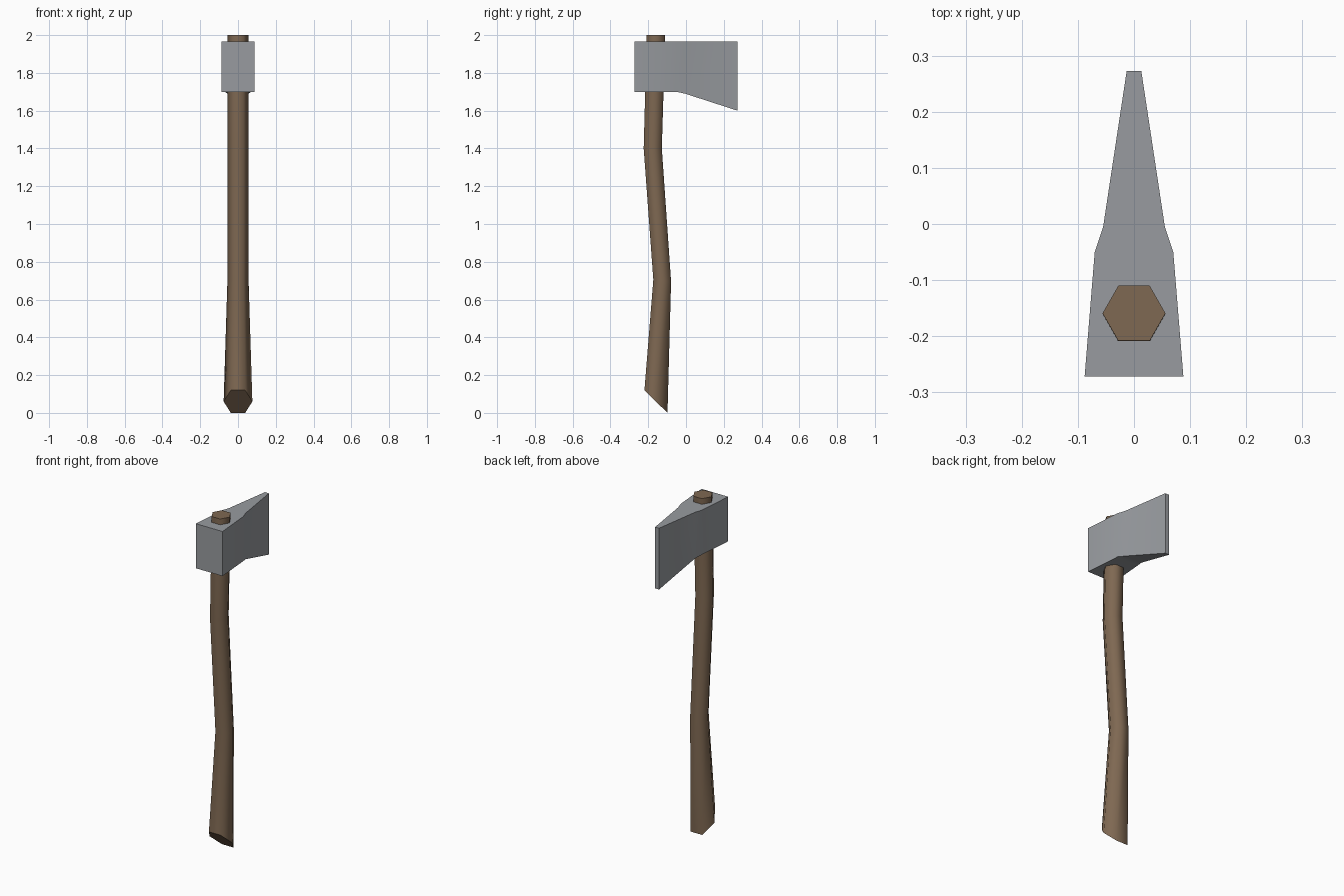
import bpy, bmesh, math

if "Cube" in bpy.data.objects:
    bpy.data.objects.remove(bpy.data.objects["Cube"])


def material(name, rgb):
    m = bpy.data.materials.new(name)
    m.diffuse_color = (*rgb, 1)
    m.use_nodes = True
    m.node_tree.nodes["Principled BSDF"].inputs["Base Color"].default_value = m.diffuse_color
    return m


def loft(name, rings, mat, smooth):
    """Bridge equal-sized rings of points and cap both ends flat."""
    bm = bmesh.new()
    loops = [[bm.verts.new(p) for p in ring] for ring in rings]
    n = len(loops[0])
    for a, b in zip(loops, loops[1:]):
        for i in range(n):
            j = (i + 1) % n
            bm.faces.new((a[i], a[j], b[j], b[i])).smooth = smooth
    bm.faces.new(loops[0][::-1])
    bm.faces.new(loops[-1])
    bmesh.ops.recalc_face_normals(bm, faces=bm.faces)
    mesh = bpy.data.meshes.new(name)
    bm.to_mesh(mesh)
    bm.free()
    mesh.materials.append(mat)
    ob = bpy.data.objects.new(name, mesh)
    bpy.context.collection.objects.link(ob)
    return ob


wood = material("brown wood", (0.21, 0.138, 0.084))
steel = material("grey steel", (0.315, 0.33, 0.35))


# Handle: curved hexagonal shaft with a slanted foot
def hexagon(yc, zc, half_x, half_y, half_z=0):
    ring = []
    for k in range(6):
        a = math.radians(60 * k)
        s = math.sin(a) / math.sin(math.radians(60))
        ring.append((half_x * math.cos(a), yc + half_y * s, zc - half_z * s))
    return ring


handle_path = [
    (-0.159, 0.06, 0.076, 0.061, 0.06),
    (-0.126, 0.70, 0.056, 0.047, 0.005),
    (-0.176, 1.40, 0.056, 0.048, 0),
    (-0.159, 2.00, 0.056, 0.049, 0),
]
loft("handle", [hexagon(*p) for p in handle_path], wood, True)

# Axe head: wedge from thick poll to thin, dropped blade edge
head_sections = [  # y, half width, bottom z
    (-0.272, 0.088, 1.70),
    (-0.05, 0.070, 1.70),
    (-0.005, 0.055, 1.69),
    (0.273, 0.013, 1.60),
]
TOP = 1.966
head = loft("axe_head",
            [[(-w, y, z), (w, y, z), (w, y, TOP), (-w, y, TOP)]
             for y, w, z in head_sections], steel, False)
bpy.context.view_layer.objects.active = head
head.select_set(True)
bpy.ops.object.shade_smooth_by_angle(angle=math.radians(30))
